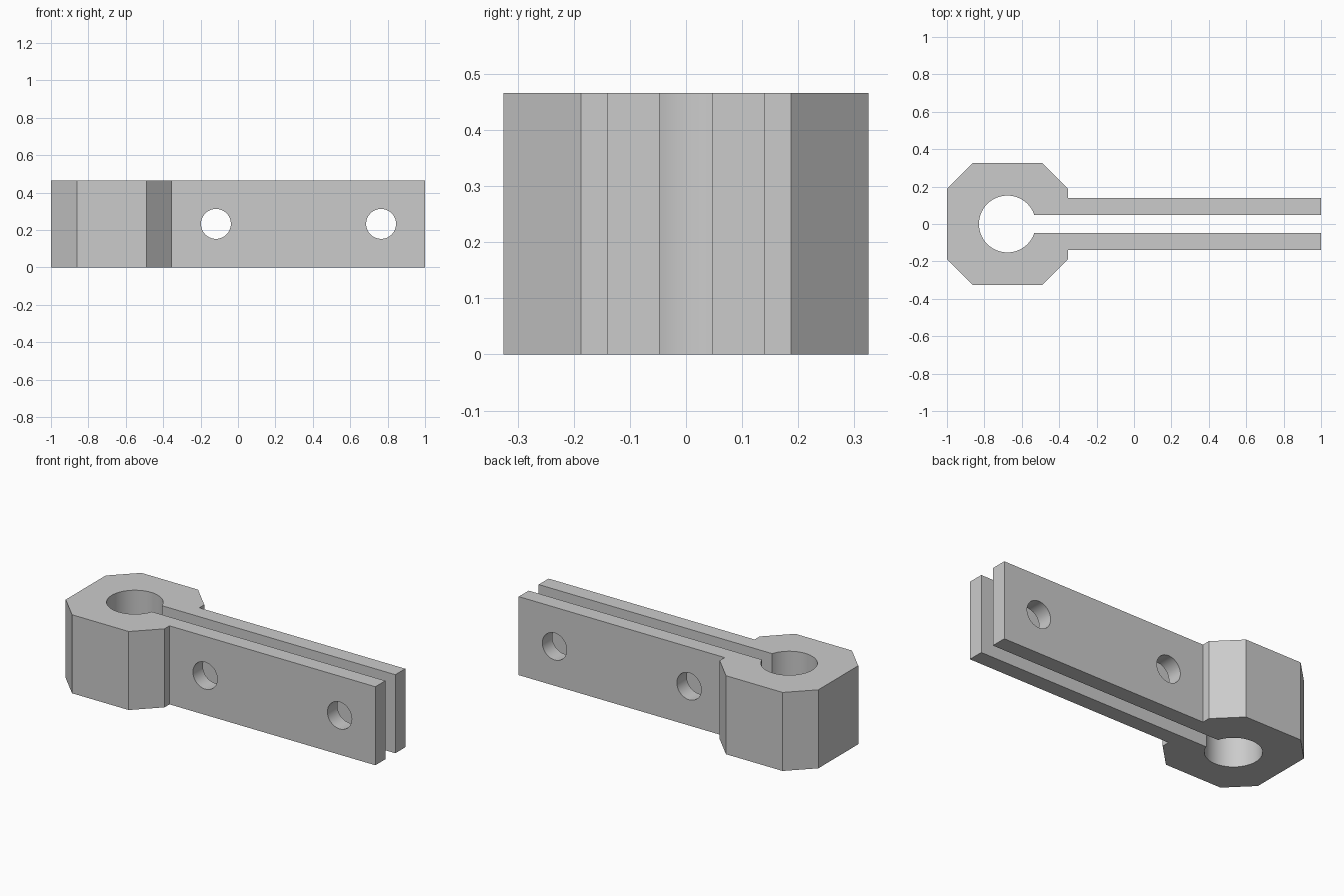
import bpy, bmesh, math

cube = bpy.data.objects.get("Cube")
if cube:
    bpy.data.objects.remove(cube, do_unlink=True)

HEIGHT = 0.466
BORE_X, BORE_R, SLOT = -0.677, 0.152, 0.047

grey = bpy.data.materials.new("plain grey")
grey.use_nodes = True
colour = (0.6, 0.6, 0.6, 1)
grey.diffuse_color = colour
grey.node_tree.nodes["Principled BSDF"].inputs["Base Color"].default_value = colour


def make_object(name, bm):
    bmesh.ops.recalc_face_normals(bm, faces=bm.faces)
    mesh = bpy.data.meshes.new(name)
    bm.to_mesh(mesh)
    bm.free()
    mesh.materials.append(grey)
    obj = bpy.data.objects.new(name, mesh)
    bpy.context.collection.objects.link(obj)
    return obj


def extrude_profile(name, points, height):
    bm = bmesh.new()
    face = bm.faces.new([bm.verts.new((x, y, 0)) for x, y in points])
    top = bmesh.ops.extrude_face_region(bm, geom=[face])["geom"]
    verts = [g for g in top if isinstance(g, bmesh.types.BMVert)]
    bmesh.ops.translate(bm, verts=verts, vec=(0, 0, height))
    return make_object(name, bm)


# Half outline: chamfered head, then the arm and back along the slot
outer = [(-1, 0.187), (-0.862, 0.325), (-0.49, 0.325), (-0.352, 0.187),
         (-0.352, 0.14), (1, 0.14), (1, SLOT)]

# Bore arc, open towards the slot
start = math.asin(SLOT / BORE_R)
steps = 64
arc = []
for i in range(steps + 1):
    a = start + (2 * math.pi - 2 * start) * i / steps
    arc.append((BORE_X + BORE_R * math.cos(a), BORE_R * math.sin(a)))

mirrored = [(x, -y) for x, y in reversed(outer)]
clamp = extrude_profile("split_clamp", outer + arc + mirrored, HEIGHT)

# Bolt holes through both arms
for label, x in (("inner", -0.118), ("outer", 0.765)):
    bm = bmesh.new()
    bmesh.ops.create_cone(bm, cap_ends=True, segments=48, radius1=0.08,
                          radius2=0.08, depth=1)
    cutter = make_object(label + "_bolt_cutter", bm)
    cutter.rotation_euler.x = math.pi / 2
    cutter.location = (x, 0, HEIGHT / 2)
    cutter.hide_render = True
    cutter.hide_set(True)
    cut = clamp.modifiers.new(label + "_bolt_hole", "BOOLEAN")
    cut.object = cutter
    cut.operation = "DIFFERENCE"
    cut.solver = "EXACT"

# Apply the cuts, then remove the cutters
bpy.context.view_layer.update()
depsgraph = bpy.context.evaluated_depsgraph_get()
result = bpy.data.meshes.new_from_object(clamp.evaluated_get(depsgraph))
cutters = [m.object for m in clamp.modifiers]
clamp.modifiers.clear()
clamp.data = result
for cutter in cutters:
    bpy.data.objects.remove(cutter, do_unlink=True)

# Smooth bores with crisp edges
bpy.ops.object.select_all(action="DESELECT")
clamp.select_set(True)
bpy.context.view_layer.objects.active = clamp
bpy.ops.object.shade_smooth_by_angle(angle=math.radians(30))
